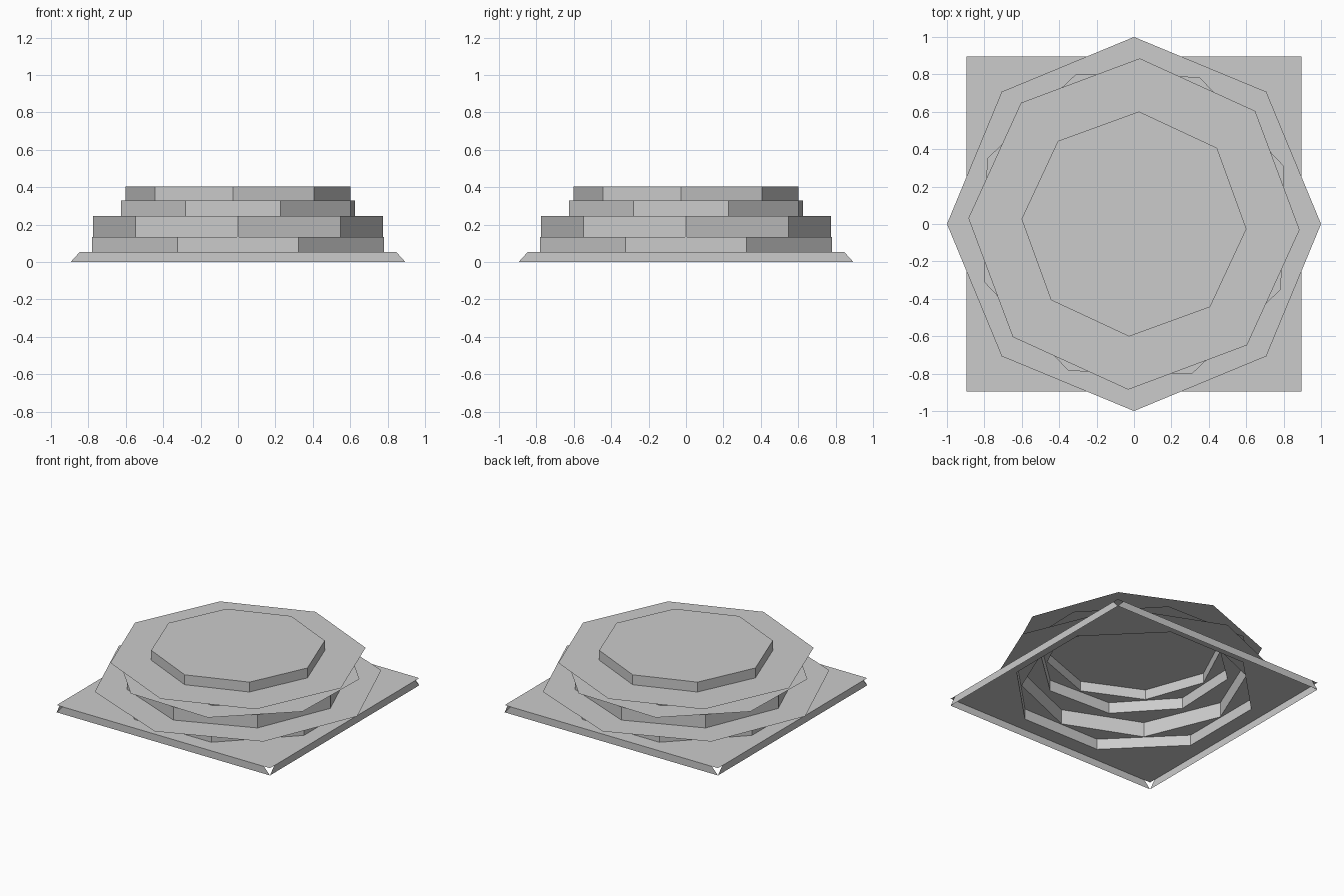
import bpy, bmesh, math

if "Cube" in bpy.data.objects:
    bpy.data.objects.remove(bpy.data.objects["Cube"])


def ring(sides, radius, turn):
    """Corner points of a regular polygon, turned by degrees."""
    return [(radius * math.cos(math.radians(turn) + 2 * math.pi * i / sides),
             radius * math.sin(math.radians(turn) + 2 * math.pi * i / sides))
            for i in range(sides)]


def finish(name, bm):
    mesh = bpy.data.meshes.new(name)
    bm.to_mesh(mesh)
    bm.free()
    obj = bpy.data.objects.new(name, mesh)
    bpy.context.collection.objects.link(obj)


def wall(name, outline, z0, z1, capped=False):
    """Open tube of flat faces, with an optional lid."""
    bm = bmesh.new()
    low = [bm.verts.new((x, y, z0)) for x, y in outline]
    top = [bm.verts.new((x, y, z1)) for x, y in outline]
    n = len(outline)
    for i in range(n):
        j = (i + 1) % n
        bm.faces.new((low[i], low[j], top[j], top[i]))
    if capped:
        bm.faces.new(top)
    finish(name, bm)


def sheet(name, outer, inner, z):
    """Thin flat sheet with a hole where the next tier stands."""
    bm = bmesh.new()
    edges = []
    for outline in (outer, inner):
        vs = [bm.verts.new((x, y, z)) for x, y in outline]
        edges += [bm.edges.new((vs[i - 1], vs[i])) for i in range(len(vs))]
    bmesh.ops.triangle_fill(bm, edges=edges, use_beauty=True, normal=(0, 0, 1))
    for f in bm.faces:
        f.normal_update()
        if f.normal.z < 0:
            f.normal_flip()
    finish(name, bm)


# square foot: side panels narrow towards the top, leaving small corner notches
h = 0.895
bm = bmesh.new()
for k in range(4):
    c, s = math.cos(k * math.pi / 2), math.sin(k * math.pi / 2)
    panel = [(-h, 0), (h, 0), (h - 0.05, 0.055), (0.05 - h, 0.055)]
    bm.faces.new([bm.verts.new((x * c + h * s, x * s - h * c, z)) for x, z in panel])
finish("foot_sides", bm)

# four octagonal tiers: radius, turn, bottom, top
tiers = [(0.845, 22.5, 0.055, 0.135),
         (0.775, 0, 0.135, 0.247),
         (0.665, 20, 0.247, 0.33),
         (0.602, -2.5, 0.33, 0.405)]
# sheet under each tier
sheets = [ring(4, h * math.sqrt(2), 45), ring(8, 1.0, 0),
          ring(8, 0.86, 21), ring(8, 0.886, -2)]

for i, (r, turn, z0, z1) in enumerate(tiers):
    outline = ring(8, r, turn)
    wall(f"tier_{i + 1}", outline, z0, z1, capped=(i == 3))
    sheet(f"ledge_{i + 1}", sheets[i], outline, z0)
